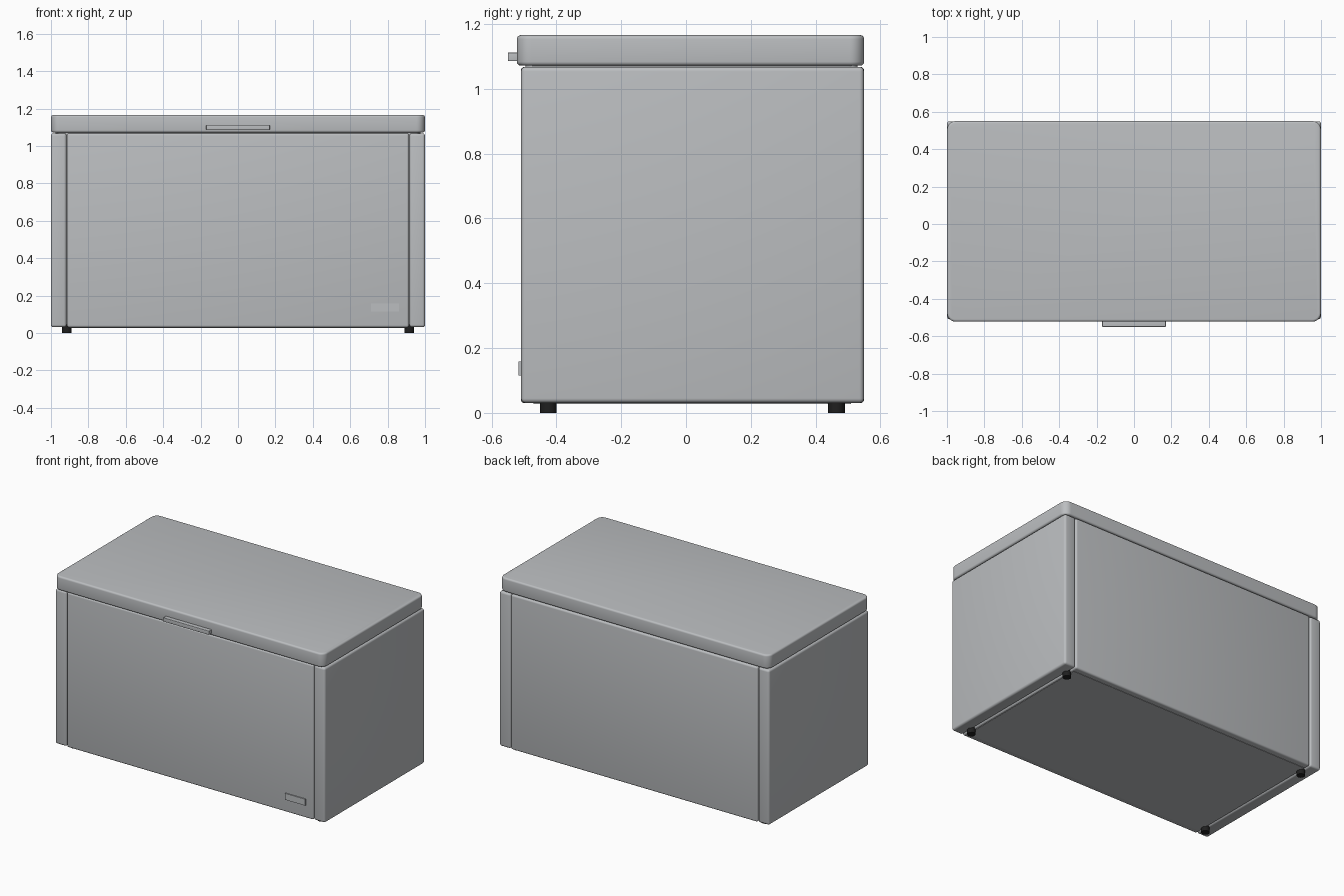
import bpy, bmesh, math
from mathutils import Vector

default = bpy.data.objects.get("Cube")
if default:
    bpy.data.objects.remove(default, do_unlink=True)


def make_material(name, colour):
    mat = bpy.data.materials.new(name)
    mat.use_nodes = True
    mat.diffuse_color = (*colour, 1)
    mat.node_tree.nodes["Principled BSDF"].inputs["Base Color"].default_value = (*colour, 1)
    return mat


grey = make_material("light grey enamel", (0.50, 0.515, 0.53))
black = make_material("black rubber", (0.014, 0.014, 0.014))


def finish(name, bm, mat):
    mesh = bpy.data.meshes.new(name)
    bm.to_mesh(mesh)
    bm.free()
    obj = bpy.data.objects.new(name, mesh)
    bpy.context.collection.objects.link(obj)
    mesh.materials.append(mat)
    bpy.ops.object.select_all(action='DESELECT')
    obj.select_set(True)
    bpy.context.view_layer.objects.active = obj
    bpy.ops.object.shade_smooth_by_angle(angle=math.radians(32))
    return obj


def box(name, low, high, edge=0.0, corner=0.0, mat=grey):
    """Box between two corners; corner rounds the uprights, edge softens the rims."""
    low, high = Vector(low), Vector(high)
    bm = bmesh.new()
    bmesh.ops.create_cube(bm, size=1)
    bmesh.ops.scale(bm, vec=high - low, verts=bm.verts)
    bmesh.ops.translate(bm, vec=(low + high) / 2, verts=bm.verts)
    if corner:
        uprights = [e for e in bm.edges
                    if abs(e.verts[0].co.z - e.verts[1].co.z) > 1e-5]
        bmesh.ops.bevel(bm, geom=uprights, offset=corner, segments=8,
                        profile=0.5, affect='EDGES')
    if edge:
        rims = [e for e in bm.edges if not corner
                or abs(e.verts[0].co.z - e.verts[1].co.z) < 1e-5]
        bmesh.ops.bevel(bm, geom=rims, offset=edge, segments=4,
                        profile=0.5, affect='EDGES')
    return finish(name, bm, mat)


# Cabinet: centre body between two full-depth side panels
box("cabinet_body", (-0.914, -0.51, 0.03), (0.914, 0.55, 1.068), edge=0.012)
for side, x0, x1 in (("right", -1.0, -0.917), ("left", 0.917, 1.0)):
    box(side + "_side_panel", (x0, -0.509, 0.031), (x1, 0.549, 1.068), edge=0.014)

# Inner core closing the seams, bottom plate and lid gasket
box("cabinet_core", (-0.97, -0.495, 0.045), (0.97, 0.535, 1.05))
box("bottom_plate", (-0.90, -0.47, 0.028), (0.90, 0.51, 0.05))
box("lid_gasket", (-0.975, -0.495, 1.04), (0.975, 0.53, 1.08), corner=0.03)

# Lid and its grip
box("lid", (-0.999, -0.522, 1.072), (0.999, 0.55, 1.166), edge=0.012, corner=0.045)
box("lid_handle", (-0.17, -0.55, 1.086), (0.17, -0.515, 1.112), edge=0.002)

# Small blank plate low on the front
box("front_plate", (0.71, -0.517, 0.115), (0.86, -0.508, 0.158))

# Feet
for side, x in (("right", -0.915), ("left", 0.915)):
    for end, y in (("front", -0.425), ("back", 0.465)):
        bm = bmesh.new()
        bmesh.ops.create_cone(bm, cap_ends=True, segments=12,
                              radius1=0.026, radius2=0.026, depth=0.045)
        bmesh.ops.translate(bm, vec=(x, y, 0.0225), verts=bm.verts)
        finish(end + "_" + side + "_foot", bm, black)
